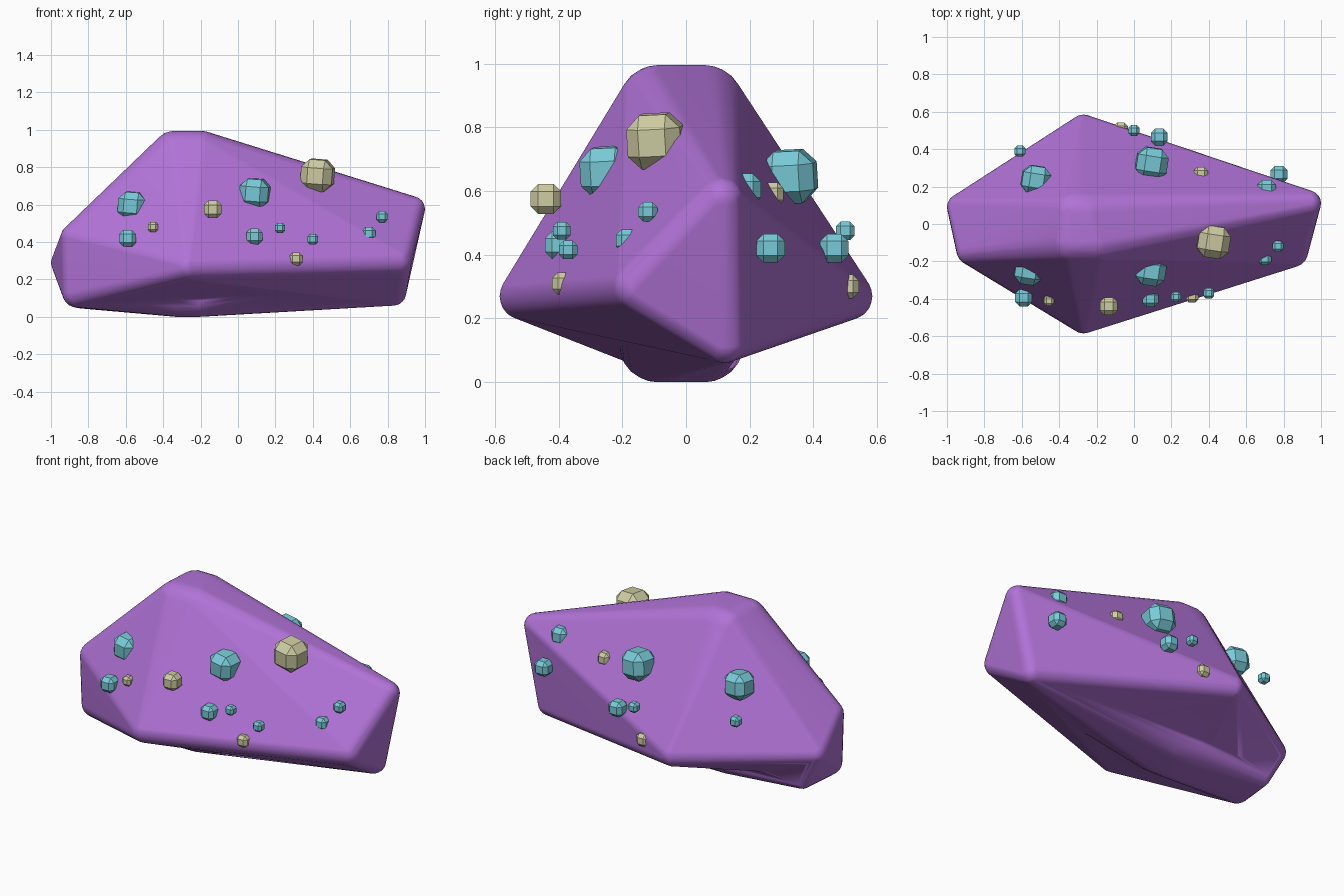
import bpy, bmesh
from mathutils import Matrix, Euler

if "Cube" in bpy.data.objects:
    bpy.data.objects.remove(bpy.data.objects["Cube"])


def material(name, rgb):
    m = bpy.data.materials.new(name)
    m.diffuse_color = (*rgb, 1)
    m.use_nodes = True
    m.node_tree.nodes["Principled BSDF"].inputs["Base Color"].default_value = m.diffuse_color
    return m


PURPLE = material("purple_stone", (0.44, 0.17, 0.68))
CYAN = material("cyan_crystal", (0.19, 0.60, 0.69))
SAND = material("sand_crystal", (0.62, 0.61, 0.37))


def add_object(name, bm, mat):
    me = bpy.data.meshes.new(name)
    bm.to_mesh(me)
    bm.free()
    me.materials.append(mat)
    ob = bpy.data.objects.new(name, me)
    bpy.context.collection.objects.link(ob)
    return ob


def rounded_hull(name, corners):
    """Convex stone with rounded corners given as (x, y, z, radius)."""
    bm = bmesh.new()
    for x, y, z, r in corners:
        bmesh.ops.create_icosphere(bm, subdivisions=3, radius=r,
                                   matrix=Matrix.Translation((x, y, z)))
    bmesh.ops.delete(bm, geom=bm.edges[:], context='EDGES_FACES')
    bmesh.ops.convex_hull(bm, input=bm.verts[:])
    bmesh.ops.delete(bm, geom=[v for v in bm.verts if not v.link_faces], context='VERTS')
    bmesh.ops.recalc_face_normals(bm, faces=bm.faces[:])
    for f in bm.faces:
        f.smooth = True
    return add_object(name, bm, PURPLE)


# Rock corners
top = [(-0.34, -0.09, 0.875, 0.12), (-0.20, -0.09, 0.875, 0.12),
       (-0.33, 0.06, 0.875, 0.12), (-0.25, 0.06, 0.875, 0.12)]
foot = [(x, y, 0.12, 0.12) for x in (-0.33, -0.21) for y in (-0.09, 0.06)]
sides = [(-0.27, y, 0.27, 0.075) for y in (-0.51, 0.51)]
left_end = [(-0.87, -0.14, 0.42, 0.08), (-0.86, -0.14, 0.13, 0.08),
            (-0.93, 0.09, 0.29, 0.07)]
left_toe = [(-0.84, 0.08, 0.105, 0.06)]
right_end = [(0.85, -0.15, 0.30, 0.08), (0.93, 0.11, 0.575, 0.07),
             (0.83, 0.12, 0.13, 0.07)]

# Upper stone joined with the lower keel, leaving shallow hollows underneath
rock = rounded_hull("rock", top + sides + left_end + right_end)
keel = rounded_hull("keel_helper", foot + left_end + left_toe + right_end)
keel.hide_render = True
keel.hide_viewport = True
join = rock.modifiers.new("join_keel", 'BOOLEAN')
join.operation = 'UNION'
join.solver = 'EXACT'
join.object = keel
rock.modifiers.new("face_normals", 'WEIGHTED_NORMAL')
bpy.context.view_layer.update()
done = bpy.data.meshes.new_from_object(
    rock.evaluated_get(bpy.context.evaluated_depsgraph_get()))
rock.modifiers.clear()
rock.data = done
bpy.data.objects.remove(keel)


# Crystals: chamfered cubes half sunk in the rock, the larger ones tilted a little
def crystal(name, x, y, z, size, mat):
    bm = bmesh.new()
    bmesh.ops.create_cube(bm, size=size)
    bmesh.ops.bevel(bm, geom=bm.edges[:], offset=0.25 * size, segments=1,
                    affect='EDGES', profile=0.5)
    ob = add_object(name, bm, mat)
    ob.location = (x, y, z)
    if size > 0.14:
        ob.rotation_euler = Euler((0.05, 0.08, -0.15))


# (x, y, z, size)
cyan = [
    (0.09, -0.25, 0.66, 0.155), (-0.565, -0.25, 0.595, 0.145),
    (-0.59, -0.395, 0.42, 0.09), (0.088, -0.40, 0.43, 0.085),
    (0.225, -0.39, 0.475, 0.055), (0.40, -0.37, 0.415, 0.058),
    (0.70, -0.185, 0.445, 0.07), (0.77, -0.12, 0.535, 0.06),
    (0.095, 0.325, 0.645, 0.165), (-0.525, 0.235, 0.65, 0.15),
    (-0.61, 0.39, 0.51, 0.06), (0.0, 0.50, 0.475, 0.058),
    (0.135, 0.465, 0.42, 0.09), (0.775, 0.265, 0.42, 0.09),
    (0.71, 0.185, 0.605, 0.10),
]
sand = [
    (0.425, -0.095, 0.757, 0.17), (-0.135, -0.44, 0.575, 0.095),
    (-0.455, -0.41, 0.48, 0.055), (0.31, -0.385, 0.31, 0.07),
    (0.357, 0.268, 0.59, 0.075), (-0.07, 0.505, 0.30, 0.075),
]
for label, mat, items in (("cyan", CYAN, cyan), ("sand", SAND, sand)):
    for i, item in enumerate(items):
        crystal(f"{label}_crystal_{i + 1}", *item, mat)
